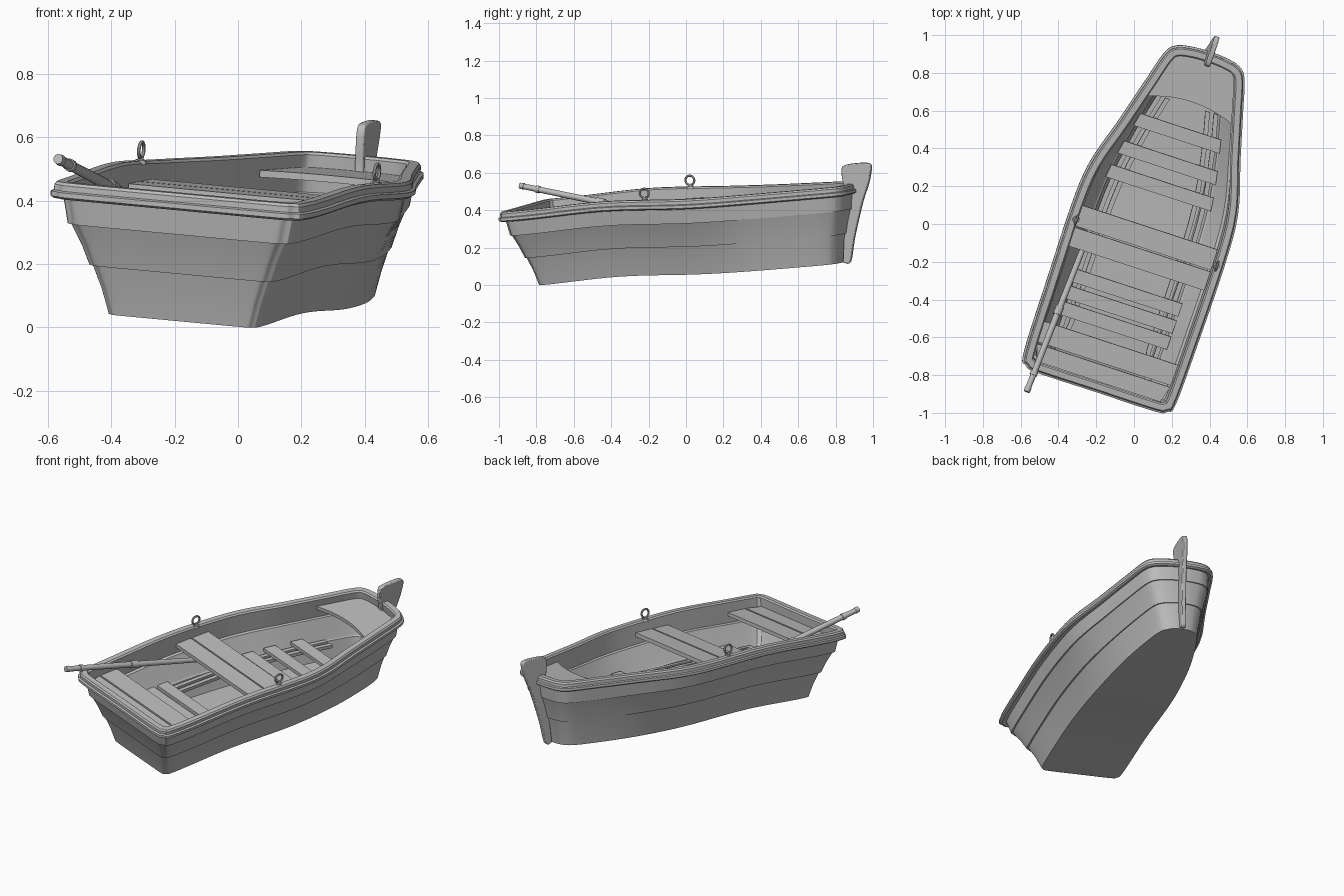
import bpy, bmesh, math
from mathutils import Matrix, Vector

cube = bpy.data.objects.get("Cube")
if cube:
    bpy.data.objects.remove(cube)

mat = bpy.data.materials.new("plain_grey")
mat.use_nodes = True
GREY = (0.5, 0.5, 0.5, 1)
mat.diffuse_color = GREY
mat.node_tree.nodes["Principled BSDF"].inputs["Base Color"].default_value = GREY

# The boat is built upright along y, then moved into its tilted pose
POSE = (Matrix.Translation((0.051, -0.017, 0.063)) @ Matrix.Rotation(math.radians(-18.5), 4, 'Z')
        @ Matrix.Rotation(math.radians(3.7), 4, 'X') @ Matrix.Rotation(math.radians(5.1), 4, 'Y'))
made = []


def finish(name, bm):
    bmesh.ops.recalc_face_normals(bm, faces=bm.faces)
    me = bpy.data.meshes.new(name)
    bm.to_mesh(me)
    bm.free()
    me.materials.append(mat)
    ob = bpy.data.objects.new(name, me)
    ob.matrix_world = POSE
    bpy.context.collection.objects.link(ob)
    made.append(ob)
    return ob


def spline(pts, steps=6):
    """Smooth path through 2D points."""
    p = [Vector(q) for q in pts]
    p = [2 * p[0] - p[1]] + p + [2 * p[-1] - p[-2]]
    out = []
    for i in range(1, len(p) - 2):
        a, b, c, d = p[i - 1:i + 3]
        for s in range(steps):
            t = s / steps
            out.append(0.5 * (2 * b + (c - a) * t + (2 * a - 5 * b + 4 * c - d) * t * t
                              + (3 * b - a - 3 * c + d) * t ** 3))
    return out + [p[-2]]


# Half outlines of the gunwale and of the flat bottom
RIM = spline([(0, -.885), (.33, -.885), (.395, -.867), (.427, -.81), (.435, -.45), (.437, .03),
              (.415, .27), (.342, .52), (.273, .77), (.224, .94), (.175, .995), (.09, 1.015), (0, 1.02)])
BASE = spline([(0, -.74), (.195, -.74), (.234, -.728), (.25, -.68), (.253, -.4), (.25, 0),
               (.236, .25), (.206, .5), (.158, .72), (.118, .845), (.08, .885), (.04, .9), (0, .905)])


def half_outline(f, d):
    """Blend bottom to gunwale by f, then push outward by d."""
    pts = [b.lerp(r, f) for b, r in zip(BASE, RIM)]
    out = []
    for i, p in enumerate(pts):
        t = (pts[min(i + 1, len(pts) - 1)] - pts[max(i - 1, 0)]).normalized()
        if i in (0, len(pts) - 1):
            t = Vector((1 if i == 0 else -1, 0))
        out.append(p + d * Vector((t.y, -t.x)))
    return out


def half_width(y, f, d):
    pts = half_outline(f, d)
    for a, b in zip(pts, pts[1:]):
        if a.y <= y <= b.y and b.y > a.y:
            return a.x + (b.x - a.x) * (y - a.y) / (b.y - a.y)
    return 0.1


def prism(name, pts, place, depth):
    """Extrude a polygon; place maps a 2D point to 3D."""
    bm = bmesh.new()
    face = bm.faces.new([bm.verts.new(place(*p)) for p in pts])
    ext = bmesh.ops.extrude_face_region(bm, geom=[face])
    bmesh.ops.translate(bm, vec=depth, verts=[g for g in ext["geom"] if isinstance(g, bmesh.types.BMVert)])
    return finish(name, bm)


def tube(bm, a, b, r1, r2, n=16):
    a, b = Vector(a), Vector(b)
    m = Matrix.Translation((a + b) / 2) @ (b - a).to_track_quat('Z', 'Y').to_matrix().to_4x4()
    bmesh.ops.create_cone(bm, cap_ends=True, segments=n, radius1=r1, radius2=r2,
                          depth=(b - a).length, matrix=m)


# Hull: lapped planks outside, stepped gunwale, inner wall and floor (blend, offset, height)
LEVELS = [(0, 0, 0), (.13, 0, .08), (.29, 0, .155), (.34, 0, .155), (.48, 0, .22), (.66, 0, .285),
          (.71, 0, .285), (.80, 0, .368), (1, -.012, .365), (1, 0, .372), (1, 0, .387), (1, -.01, .391),
          (1, -.01, .409), (1, -.017, .418), (1, -.048, .418), (1, -.056, .41), (.78, -.015, .29),
          (.70, -.015, .285), (.46, -.015, .2), (.34, -.015, .16), (.29, -.015, .155), (.1, -.015, .05)]
bm = bmesh.new()
rings = []
for f, d, w in LEVELS:
    half = half_outline(f, d)
    loop = half + [Vector((-p.x, p.y)) for p in half[-2:0:-1]]
    rings.append([bm.verts.new((p.x, p.y, w + .022 * math.exp(-((p.y + .27) / .36) ** 2))) for p in loop])
n = len(rings[0])
for lo, hi in zip(rings, rings[1:]):
    for i in range(n):
        j = (i + 1) % n
        bm.faces.new((lo[i], lo[j], hi[j], hi[i]))
for ring in (rings[0], rings[-1]):
    for i in range(n // 2):
        quad = [ring[i], ring[i + 1], ring[(n - i - 1) % n], ring[(n - i) % n]]
        bm.faces.new(list(dict.fromkeys(quad)))
finish("hull", bm)


# Seat planks and floor slats, cut to the hull width
def plank(name, y0, y1, top, thick, f, d):
    a, b = half_width(y0, f, d), half_width(y1, f, d)
    prism(name, [(-a, y0), (a, y0), (b, y1), (-b, y1)],
          lambda x, y: (x, y, top - thick), (0, 0, thick))


for i, (y0, y1) in enumerate([(-.83, -.74), (-.73, -.615)]):
    plank(f"stern_seat_{i + 1}", y0, y1, .362, .022, .95, -.05)
for i, (y0, y1) in enumerate([(-.195, -.09), (-.082, .033)]):
    plank(f"middle_seat_{i + 1}", y0, y1, .372, .024, .95, -.05)
for i, y in enumerate([-.53, -.44, -.345, .24, .38, .545]):
    plank(f"floor_slat_{i + 1}", y - .036, y + .036, .2, .022, .38, -.016)

# Lengthwise bearers under the slats
for side in (-1, 1):
    for k, d in enumerate((-.03, -.075)):
        ys = [-.7 + .1 * i for i in range(15)]
        edge = [(side * half_width(y, .3, d), y) for y in ys]
        inner = [(x - side * .025, y) for x, y in reversed(edge)]
        prism(f"{'left' if side > 0 else 'right'}_bearer_{k + 1}", edge + inner,
              lambda x, y: (x, y, .158), (0, 0, .02))

# Bow deck with a hollow aft edge
h = half_width(.69, .95, -.05)
deck = [(p.x, p.y) for p in half_outline(.95, -.05) if p.y > .7]
deck = [(h, .69)] + deck + [(-x, y) for x, y in deck[-2::-1]] + [(-h, .69)]
deck += [(h * t, .69 + .045 * (1 - t * t)) for t in [i / 6 for i in range(-5, 6)]]
prism("bow_deck", deck, lambda x, y: (x, y, .348), (0, 0, .022))

# Rudder blade passing up through the gunwale
blade = spline([(.91, 0), (.95, 0), (.985, .13), (1.05, .32), (1.09, .41), (1.113, .49),
                (1.107, .518), (1.06, .526), (.975, .522), (.95, .506), (.946, .46), (.955, .37)], 3)
rudder = prism("rudder", blade, lambda y, z: (-.01, y, z), (.028, 0, 0))
bev = rudder.modifiers.new("soft_edges", 'BEVEL')
bev.width, bev.segments, bev.limit_method = .005, 2, 'ANGLE'

# Ring oarlocks on the gunwale
for side in (-1, 1):
    bm = bmesh.new()
    x, y, z = side * .393, -.045, .468
    grid = []
    for i in range(24):
        a = math.tau * i / 24
        ring = []
        for j in range(8):
            b = math.tau * j / 8
            r = .025 + .006 * math.cos(b)
            ring.append(bm.verts.new((x + .006 * math.sin(b), y + r * math.cos(a), z + r * math.sin(a))))
        grid.append(ring)
    for i in range(24):
        for j in range(8):
            g, k = grid[(i + 1) % 24], (j + 1) % 8
            bm.faces.new((grid[i][j], g[j], g[k], grid[i][k]))
    tube(bm, (x, y, .422), (x, y, .437), .02, .017)
    tube(bm, (x, y, .434), (x, y, .446), .011, .008)
    finish("left_oarlock" if side > 0 else "right_oarlock", bm)

# Oar resting over the stern corner, its far end under the middle seat
bm = bmesh.new()
tip, rest = Vector((-.357, -.99, .504)), Vector((-.322, -.526, .386))
for t0, t1, r0, r1 in [(0, .05, .016, .018), (.05, .2, .015, .016), (.2, .24, .02, .02),
                       (.24, .93, .016, .017), (.93, 1.03, .022, .022), (1.03, 1.95, .017, .014)]:
    tube(bm, tip.lerp(rest, t0), tip.lerp(rest, t1), r0, r1)
finish("oar", bm)

bpy.ops.object.select_all(action='DESELECT')
for ob in made:
    ob.select_set(True)
bpy.context.view_layer.objects.active = made[0]
bpy.ops.object.shade_smooth_by_angle(angle=math.radians(30))
